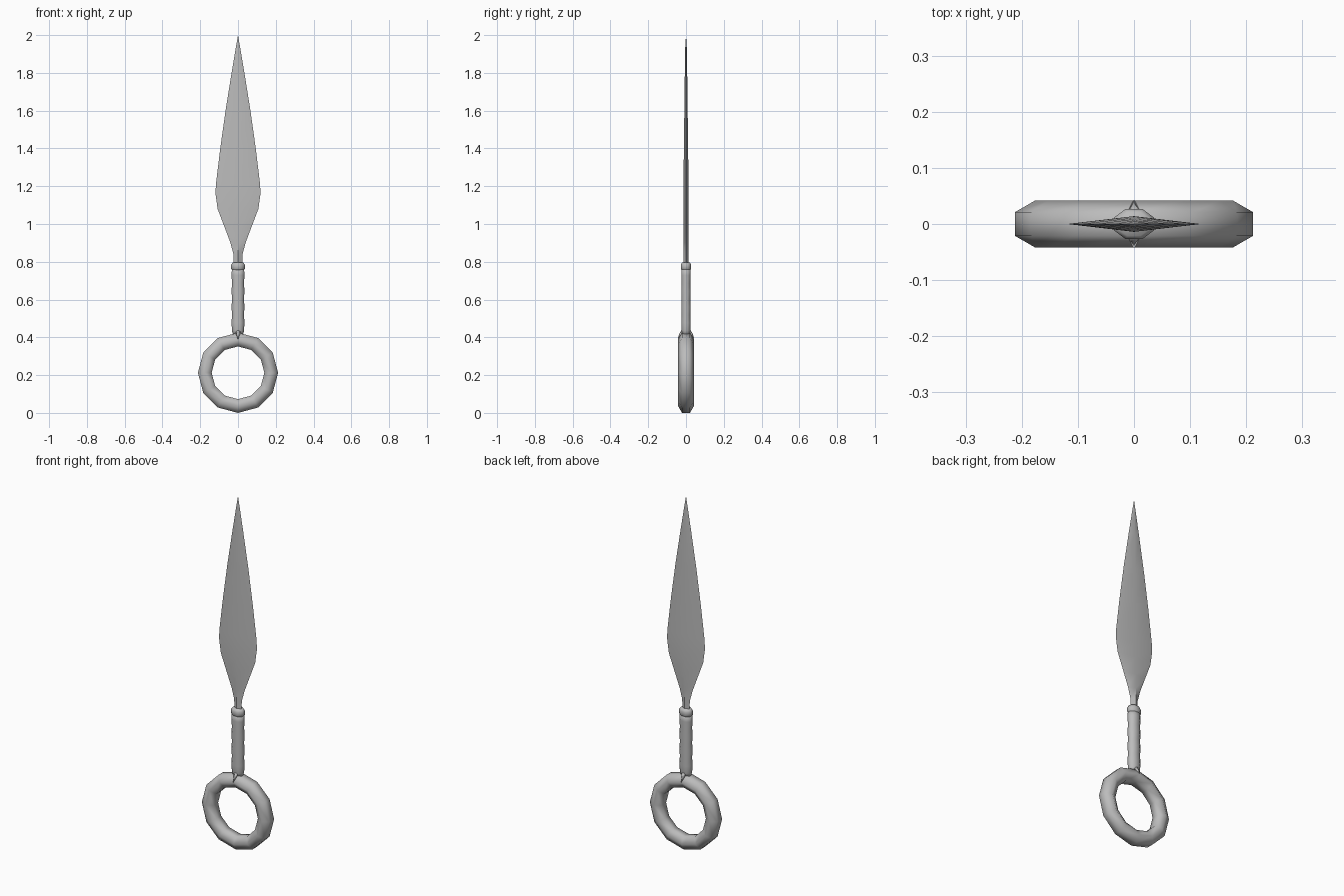
import bpy, bmesh
from math import cos, sin, pi

if "Cube" in bpy.data.objects:
    bpy.data.objects.remove(bpy.data.objects["Cube"])

steel = bpy.data.materials.new("grey_steel")
steel.use_nodes = True
grey = (0.5, 0.5, 0.5, 1)
steel.diffuse_color = grey
steel.node_tree.nodes["Principled BSDF"].inputs["Base Color"].default_value = grey


def finish(obj, name):
    obj.name = name
    obj.data.materials.append(steel)
    for face in obj.data.polygons:
        face.use_smooth = True


def loft(name, rings):
    """Skin a list of equal-sized point rings and close both ends."""
    bm = bmesh.new()
    loops = [[bm.verts.new(p) for p in ring] for ring in rings]
    n = len(loops[0])
    for a, b in zip(loops, loops[1:]):
        for i in range(n):
            j = (i + 1) % n
            bm.faces.new((a[i], a[j], b[j], b[i]))
    bm.faces.new(loops[0][::-1])
    bm.faces.new(loops[-1])
    bmesh.ops.remove_doubles(bm, verts=bm.verts, dist=0.0001)
    bmesh.ops.recalc_face_normals(bm, faces=bm.faces)
    mesh = bpy.data.meshes.new(name)
    bm.to_mesh(mesh)
    bm.free()
    obj = bpy.data.objects.new(name, mesh)
    bpy.context.collection.objects.link(obj)
    finish(obj, name)
    return obj


def oval(rx, ry, z, sides=8):
    turn = pi / sides
    k = 1 / cos(turn)
    return [(rx * k * cos(2 * pi * i / sides + turn),
             ry * k * sin(2 * pi * i / sides + turn), z) for i in range(sides)]


# Finger ring: twelve segments with a hexagonal section, pointed front and back
RING, TUBE = 0.176, 0.042
centre = RING + TUBE * cos(pi / 6)
bpy.ops.mesh.primitive_torus_add(major_segments=12, minor_segments=6,
                                 major_radius=RING, minor_radius=TUBE)
ring = bpy.context.object
for v in ring.data.vertices:
    # stand the ring upright and turn its section by half a side
    x, y = v.co.x, v.co.y
    r = (x * x + y * y) ** 0.5
    u, w = r - RING, v.co.z
    c, s = cos(pi / 6), sin(pi / 6)
    r2, depth = RING + u * c - w * s, u * s + w * c
    v.co = (x / r * r2, -depth, y / r * r2 + centre)
finish(ring, "finger_ring")

# Grip: flattened, slightly uneven wrapped handle
grip = []
for i in range(9):
    swell = 0.001 if i % 2 else -0.001
    grip.append(oval(0.033 + swell, 0.024 + swell, 0.435 + 0.042 * i))
loft("grip", [oval(0.025, 0.019, 0.41)] + grip)

# Collar between grip and blade
loft("collar", [oval(rx, ry, z) for rx, ry, z in (
    (0.030, 0.022, 0.755), (0.036, 0.027, 0.763), (0.036, 0.027, 0.785),
    (0.028, 0.021, 0.797))])

# Pointed prongs gripping the ring at front and back
for side, label in ((-1, "front_prong"), (1, "back_prong")):
    loft(label, [
        [(-0.016, side * 0.018, 0.435), (0.016, side * 0.018, 0.435),
         (0, side * 0.026, 0.435)],
        [(-0.010, side * 0.025, 0.415), (0.010, side * 0.025, 0.415),
         (0, side * 0.037, 0.415)],
        [(0, side * 0.044, 0.388)] * 3])

# Blade: leaf outline with a diamond section and central ridge
outline = ((0.78, 0.022), (0.84, 0.024), (0.90, 0.040), (0.98, 0.070),
           (1.08, 0.108), (1.16, 0.119), (1.21, 0.117), (1.40, 0.094),
           (1.60, 0.066), (1.80, 0.034), (1.92, 0.014), (2.0, 0.0))
rings = []
for z, w in outline:
    t = min(0.014, 0.004 + (2 - z) * 0.012) if w else 0
    rings.append([(w, 0, z), (0, t, z), (-w, 0, z), (0, -t, z)])
blade = loft("blade", rings)
bpy.ops.object.select_all(action="DESELECT")
blade.select_set(True)
bpy.context.view_layer.objects.active = blade
bpy.ops.object.shade_smooth_by_angle(angle=pi / 6)
